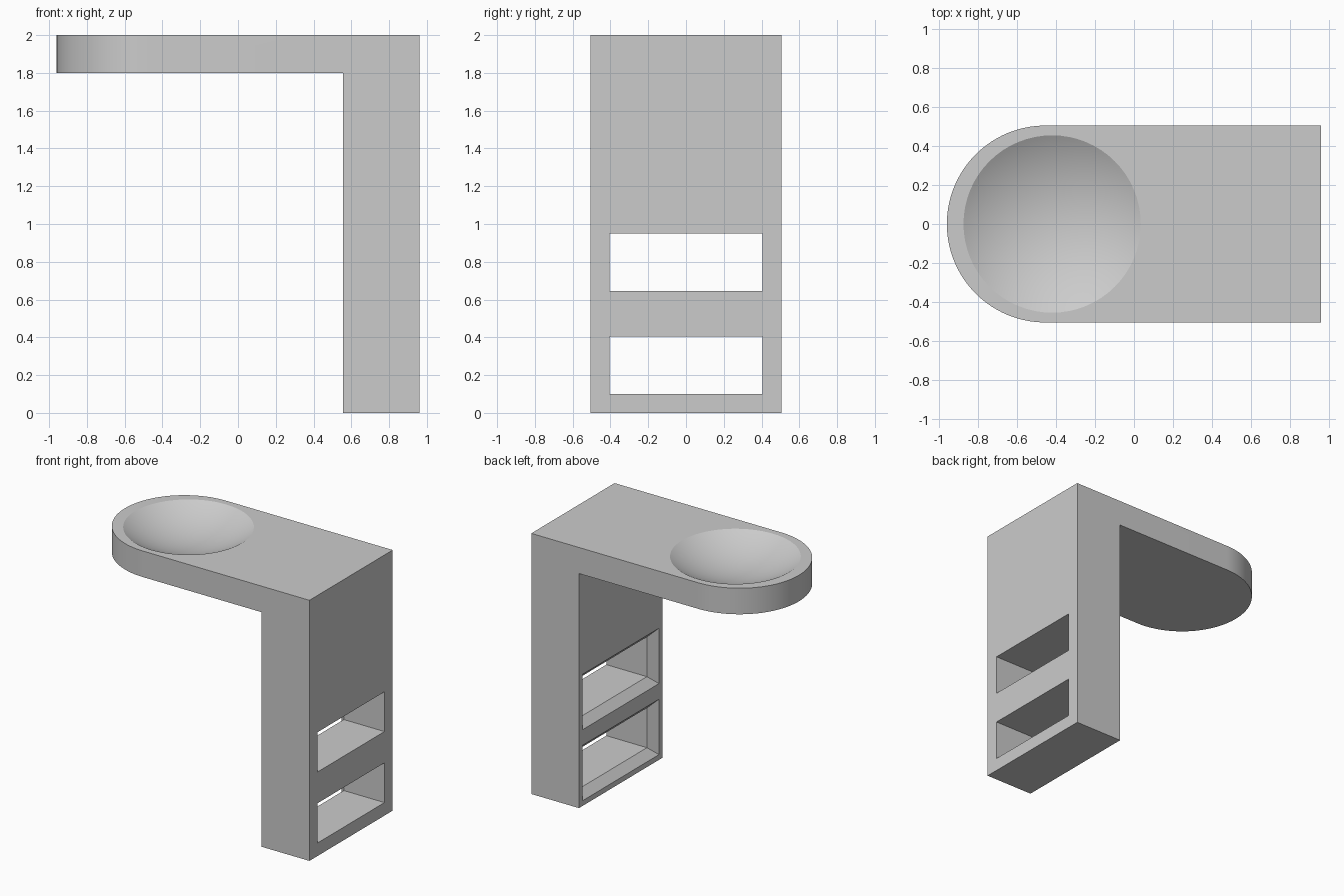
import bpy, bmesh, math

cube = bpy.data.objects.get("Cube")
if cube:
    bpy.data.objects.remove(cube, do_unlink=True)

gray = bpy.data.materials.new("plain gray")
gray.use_nodes = True
gray.diffuse_color = (0.6, 0.6, 0.6, 1)
gray.node_tree.nodes["Principled BSDF"].inputs["Base Color"].default_value = (0.6, 0.6, 0.6, 1)

END_X, HALF_W, TOP = 0.96, 0.505, 2.0
LEG_X, SEAT_Z = 0.555, 1.8


def make_object(name, bm):
    bmesh.ops.recalc_face_normals(bm, faces=bm.faces)
    mesh = bpy.data.meshes.new(name)
    bm.to_mesh(mesh)
    bm.free()
    mesh.materials.append(gray)
    obj = bpy.data.objects.new(name, mesh)
    bpy.context.collection.objects.link(obj)
    return obj


def loft(name, rings):
    """Closed solid through matching loops of points."""
    bm = bmesh.new()
    loops = [[bm.verts.new(p) for p in ring] for ring in rings]
    n = len(loops[0])
    for a, b in zip(loops, loops[1:]):
        for i in range(n):
            j = (i + 1) % n
            bm.faces.new((a[i], a[j], b[j], b[i]))
    bm.faces.new(loops[0])
    bm.faces.new(loops[-1])
    return make_object(name, bm)


def cut(target, cutter, operation="DIFFERENCE"):
    mod = target.modifiers.new(cutter.name, "BOOLEAN")
    mod.operation, mod.object, mod.solver = operation, cutter, "EXACT"
    bpy.context.view_layer.objects.active = target
    bpy.ops.object.modifier_apply(modifier=mod.name)
    bpy.data.objects.remove(cutter, do_unlink=True)


# Shelf: a slab with one half-round end
steps = 64
outline = [(END_X, -HALF_W), (END_X, HALF_W)]
for i in range(steps + 1):
    a = math.pi / 2 + math.pi * i / steps
    outline.append((HALF_W - END_X + HALF_W * math.cos(a), HALF_W * math.sin(a)))
body = loft("shelf_and_leg", [[(x, y, z) for x, y in outline] for z in (SEAT_Z, TOP)])

# Leg: a straight block merged under the square end
corners = [(LEG_X, -HALF_W), (END_X, -HALF_W), (END_X, HALF_W), (LEG_X, HALF_W)]
leg = loft("leg", [[(x, y, z) for x, y in corners] for z in (0, SEAT_Z + 0.1)])
cut(body, leg, "UNION")

# Openings: straight through the leg, flared on the inner face
FLARE = 0.06
for low, high in ((0.1, 0.405), (0.645, 0.95)):
    rings = []
    for x, grow in ((LEG_X - FLARE, 2 * FLARE), (LEG_X + FLARE, 0), (END_X + 0.1, 0)):
        if grow:
            x, grow = LEG_X - 0.01, FLARE + 0.01
        y, a, b = 0.405 + grow, low - grow, high + grow
        rings.append([(x, -y, a), (x, y, a), (x, y, b), (x, -y, b)])
    cut(body, loft("opening", rings))

# Dish: a shallow spherical hollow near the round end
DISH_X, DISH_R, DEPTH = -0.42, 0.455, 0.125
radius = (DISH_R ** 2 + DEPTH ** 2) / (2 * DEPTH)
bm = bmesh.new()
bmesh.ops.create_uvsphere(bm, u_segments=64, v_segments=128, radius=radius)
bmesh.ops.translate(bm, verts=bm.verts, vec=(DISH_X, 0, TOP - DEPTH + radius))
cut(body, make_object("dish", bm))

# Smooth the curves and keep the corners crisp
bpy.ops.object.select_all(action="DESELECT")
body.select_set(True)
bpy.context.view_layer.objects.active = body
bpy.ops.object.shade_smooth_by_angle(angle=math.radians(18))
